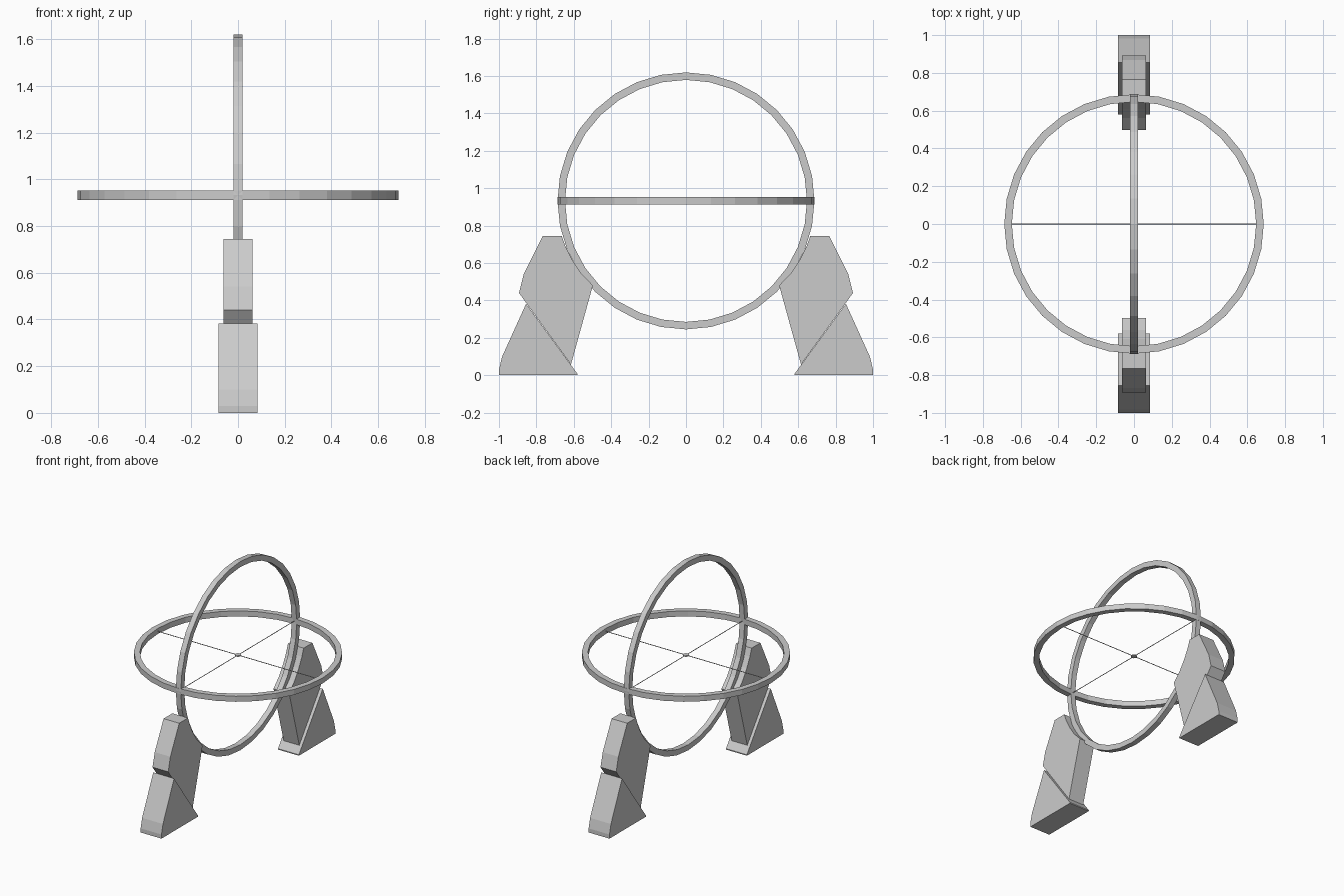
import bpy, bmesh
from math import pi, cos, sin
from mathutils import Matrix

if "Cube" in bpy.data.objects:
    bpy.data.objects.remove(bpy.data.objects["Cube"])

CENTRE = Matrix.Translation((0, 0, 0.932))
TURN_Y = Matrix.Rotation(pi / 2, 4, 'Y')


def add_object(name, bm, matrix=Matrix()):
    bm.transform(matrix)
    bmesh.ops.recalc_face_normals(bm, faces=bm.faces)
    mesh = bpy.data.meshes.new(name)
    bm.to_mesh(mesh)
    bm.free()
    ob = bpy.data.objects.new(name, mesh)
    bpy.context.collection.objects.link(ob)
    return ob


def ring(name, matrix, outer=0.687, inner=0.647, half=0.02, sides=32):
    """Flat-faced ring with a rectangular section, lying in XY."""
    bm = bmesh.new()
    loops = []
    for i in range(sides):
        a = 2 * pi * i / sides
        loops.append([bm.verts.new((r * cos(a), r * sin(a), z)) for r, z in
                      ((outer, -half), (outer, half), (inner, half), (inner, -half))])
    for i in range(sides):
        p, q = loops[i], loops[(i + 1) % sides]
        for k in range(4):
            n = (k + 1) % 4
            bm.faces.new((p[k], q[k], q[n], p[n]))
    return add_object(name, bm, matrix)


def rod(name, radius, length, sides, matrix):
    bm = bmesh.new()
    bmesh.ops.create_cone(bm, cap_ends=True, segments=sides,
                          radius1=radius, radius2=radius, depth=length)
    return add_object(name, bm, matrix)


def slab(name, profile, half, side):
    """Extrude a (y, z) profile across x; side = -1 front, 1 back."""
    bm = bmesh.new()
    face = bm.faces.new([bm.verts.new((-half, side * y, z)) for y, z in profile])
    new = bmesh.ops.extrude_face_region(bm, geom=[face])["geom"]
    verts = [v for v in new if isinstance(v, bmesh.types.BMVert)]
    bmesh.ops.translate(bm, verts=verts, vec=(2 * half, 0, 0))
    return add_object(name, bm)


# Crossing rings
ring("horizontal_ring", CENTRE)
ring("vertical_ring", CENTRE @ TURN_Y)

# Thin crossed wires and hub
rod("wire_across", 0.0025, 1.30, 6, CENTRE @ TURN_Y)
rod("wire_lengthwise", 0.0025, 1.30, 6, CENTRE @ Matrix.Rotation(pi / 2, 4, 'X'))
rod("hub", 0.02, 0.008, 12, CENTRE)

# Two-part supports, mirrored front and back
cradle = [(0.766, 0.745), (0.665, 0.745), (0.645, 0.69), (0.61, 0.62), (0.56, 0.545),
          (0.498, 0.48), (0.615, 0.057), (0.893, 0.44), (0.868, 0.54)]
foot = [(1.0, 0.0), (1.0, 0.03), (0.983, 0.10), (0.855, 0.382), (0.58, 0.007), (0.58, 0.0)]
for side, label in ((-1, "front"), (1, "back")):
    slab(label + "_cradle", cradle, 0.063, side)
    slab(label + "_foot", foot, 0.084, side)
